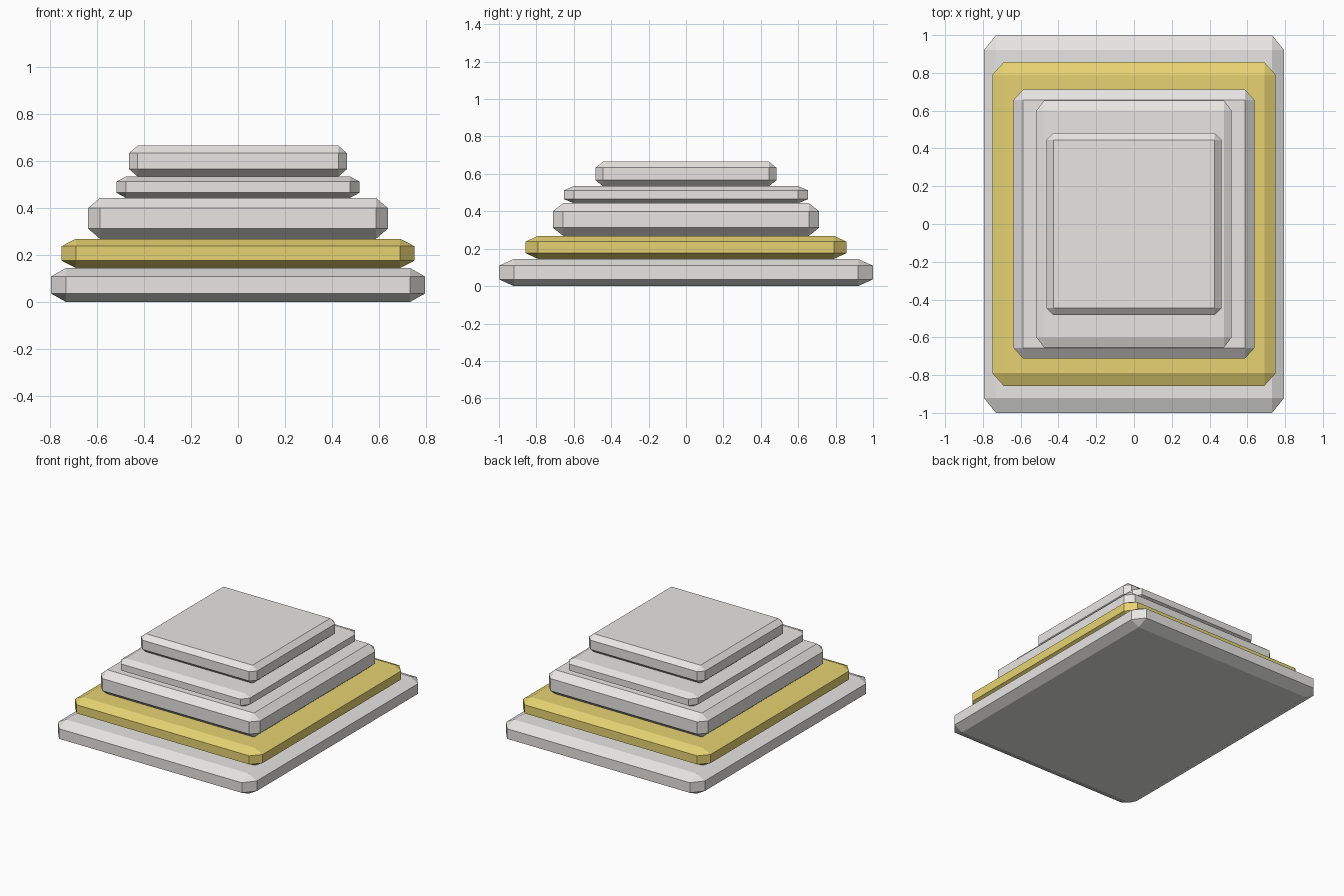
import bpy
import bmesh
from itertools import product

if "Cube" in bpy.data.objects:
    bpy.data.objects.remove(bpy.data.objects["Cube"])


def material(name, rgb):
    mat = bpy.data.materials.new(name)
    mat.diffuse_color = (*rgb, 1)
    mat.use_nodes = True
    mat.node_tree.nodes["Principled BSDF"].inputs["Base Color"].default_value = mat.diffuse_color
    return mat


def slab(name, mat, half_x, half_y, z0, z1, bevel_x, bevel_y, bevel_z):
    """Cube with every edge chamfered, using a separate chamfer size per axis."""
    half_z = (z1 - z0) / 2
    mid = (z0 + z1) / 2
    outer = (half_x, half_y, half_z)
    inner = (half_x - bevel_x, half_y - bevel_y, half_z - bevel_z)
    bm = bmesh.new()
    # three points at each corner, one lying on each neighbouring side
    for signs in product((-1, 1), repeat=3):
        for axis in range(3):
            p = [signs[i] * (outer[i] if i == axis else inner[i]) for i in range(3)]
            bm.verts.new((p[0], p[1], p[2] + mid))
    bmesh.ops.convex_hull(bm, input=bm.verts)
    bmesh.ops.dissolve_limit(bm, angle_limit=0.01, verts=bm.verts, edges=bm.edges)
    bmesh.ops.recalc_face_normals(bm, faces=bm.faces)
    mesh = bpy.data.meshes.new(name)
    bm.to_mesh(mesh)
    bm.free()
    mesh.materials.append(mat)
    obj = bpy.data.objects.new(name, mesh)
    bpy.context.collection.objects.link(obj)


grey = material("light_grey", (0.80, 0.79, 0.77))
gold = material("gold", (0.80, 0.65, 0.17))

# stacked tiers, bottom to top
slab("base_slab", grey, 0.795, 1.00, 0.000, 0.145, 0.064, 0.080, 0.036)
slab("gold_slab", gold, 0.750, 0.857, 0.145, 0.269, 0.060, 0.067, 0.031)
slab("middle_slab", grey, 0.637, 0.712, 0.269, 0.443, 0.050, 0.055, 0.043)
slab("upper_slab", grey, 0.517, 0.653, 0.443, 0.534, 0.040, 0.053, 0.022)
slab("top_slab", grey, 0.464, 0.483, 0.534, 0.665, 0.037, 0.039, 0.032)
